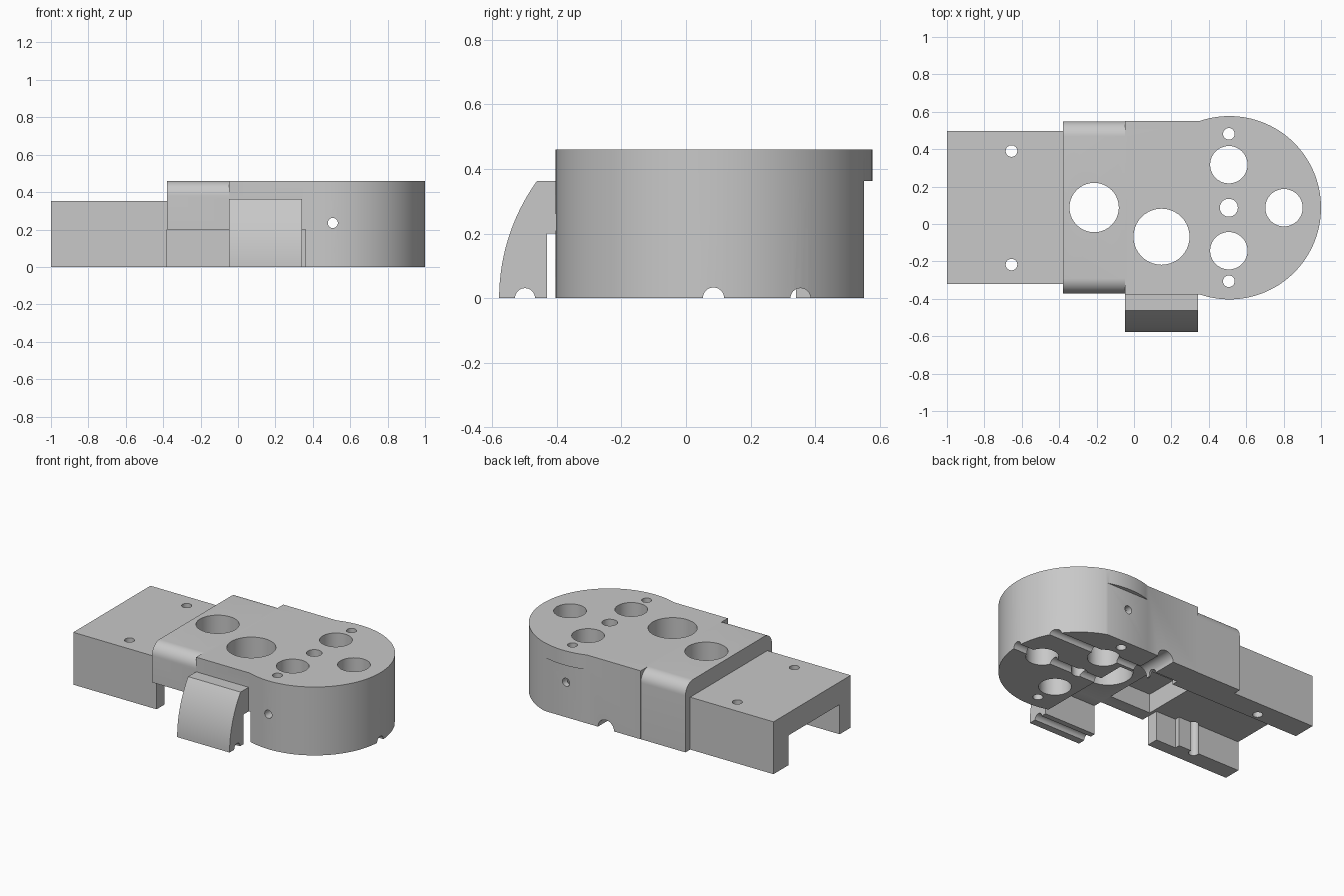
import bpy, bmesh, math
from mathutils import Matrix

if "Cube" in bpy.data.objects:
    bpy.data.objects.remove(bpy.data.objects["Cube"])

grey = bpy.data.materials.new("plain_grey")
grey.diffuse_color = (0.58, 0.58, 0.58, 1)
grey.use_nodes = True
grey.node_tree.nodes["Principled BSDF"].inputs["Base Color"].default_value = grey.diffuse_color


def new_object(name, bm):
    bmesh.ops.recalc_face_normals(bm, faces=bm.faces)
    mesh = bpy.data.meshes.new(name)
    bm.to_mesh(mesh)
    bm.free()
    mesh.materials.append(grey)
    ob = bpy.data.objects.new(name, mesh)
    bpy.context.collection.objects.link(ob)
    return ob


def prism(name, points, axis, lo, hi):
    """Extrude a 2D outline: (x, y) along z, or (y, z) along x."""
    bm = bmesh.new()
    to3d = (lambda p, d: (p[0], p[1], d)) if axis == 'Z' else (lambda p, d: (d, p[0], p[1]))
    face = bm.faces.new([bm.verts.new(to3d(p, lo)) for p in points])
    ext = bmesh.ops.extrude_face_region(bm, geom=[face])
    shift = to3d((0, 0), hi - lo)
    bmesh.ops.translate(bm, vec=shift, verts=[v for v in ext['geom'] if isinstance(v, bmesh.types.BMVert)])
    return new_object(name, bm)


def box(name, x0, x1, y0, y1, z0, z1):
    return prism(name, [(x0, y0), (x1, y0), (x1, y1), (x0, y1)], 'Z', z0, z1)


def rod(name, centre, radius, length, axis='Z', sides=40):
    bm = bmesh.new()
    turn = {'Z': Matrix(), 'X': Matrix.Rotation(math.pi / 2, 4, 'Y'),
            'Y': Matrix.Rotation(math.pi / 2, 4, 'X')}[axis]
    bmesh.ops.create_cone(bm, cap_ends=True, segments=sides, radius1=radius, radius2=radius,
                          depth=length, matrix=Matrix.Translation(centre) @ turn)
    return new_object(name, bm)


def combine(target, other, operation):
    mod = target.modifiers.new("bool", 'BOOLEAN')
    mod.object, mod.operation, mod.solver = other, operation, 'EXACT'
    bpy.context.view_layer.objects.active = target
    bpy.ops.object.modifier_apply(modifier=mod.name)
    bpy.data.objects.remove(other)


def arc(cx, cy, r, a0, a1, n):
    return [(cx + r * math.cos(a0 + (a1 - a0) * i / n),
             cy + r * math.sin(a0 + (a1 - a0) * i / n)) for i in range(n + 1)]


# Rounded head with its straight shoulder
limit = math.acos(-0.16 / 0.49)
outline = arc(0.51, 0.087, 0.49, -limit, limit, 72)
outline += [(-0.048, outline[-1][1]), (-0.048, outline[0][1])]
body = prism("housing_body", outline, 'Z', 0, 0.46)
combine(body, box("back_flat", 0.3, 1.2, 0.5505, 0.8, -0.1, 0.362), 'DIFFERENCE')

# Middle section with rounded upper edges
r, y0, y1 = 0.08, -0.371, 0.5485
middle = [(y0, 0), (y1, 0)] + arc(y1 - r, 0.46 - r, r, 0, math.pi / 2, 10) \
    + arc(y0 + r, 0.46 - r, r, math.pi / 2, math.pi, 10)
combine(body, prism("middle", middle, 'X', -0.38, -0.03), 'UNION')

# Lower tail
combine(body, box("tail", -1, -0.34, -0.322, 0.498, 0, 0.352), 'UNION')

# Underside cavity, open at the tail end and front, with a deeper pocket in the middle
for x0, x1, ya, yb, top in [(-1.1, -0.5, -0.205, 0.34, 0.2), (-0.53, -0.3, -0.24, 0.34, 0.2),
                            (-0.38, 0.14, -0.6, 0.34, 0.2), (0.1, 0.36, -0.6, 0.3, 0.2),
                            (-0.36, -0.05, -0.28, 0.34, 0.33)]:
    combine(body, box("cavity", x0, x1, ya, yb, -0.1, top), 'DIFFERENCE')

# Vertical holes
for x, y, rad in [(-0.655, 0.39, 0.031), (-0.655, -0.217, 0.031), (-0.213, 0.088, 0.132),
                  (0.147, -0.068, 0.15), (0.507, 0.317, 0.1), (0.507, -0.143, 0.1),
                  (0.802, 0.087, 0.1), (0.507, 0.087, 0.048), (0.507, 0.482, 0.031),
                  (0.507, -0.306, 0.031)]:
    combine(body, rod("hole", (x, y, 0.2), rad, 1), 'DIFFERENCE')

# Cross hole and half-round grooves in the underside
combine(body, rod("cross_hole", (0.507, 0.08, 0.235), 0.027, 2, 'Y'), 'DIFFERENCE')
combine(body, rod("groove", (0.68, 0.085, 0), 0.033, 1, 'X'), 'DIFFERENCE')
combine(body, rod("groove", (0.53, 0.354, 0), 0.031, 1.1, 'X'), 'DIFFERENCE')
combine(body, rod("groove", (0.21, 0.5, 0), 0.06, 0.5, 'Y'), 'DIFFERENCE')

# Curved side flap with its own groove
R = 0.62
flap_outline = arc(-0.578 + R, 0, R, math.pi, math.pi - math.asin(0.362 / R), 16) \
    + [(-0.36, 0.362), (-0.36, 0.2), (-0.43, 0.2), (-0.43, 0)]
flap = prism("side_flap", flap_outline, 'X', -0.048, 0.342)
combine(flap, rod("groove", (0.15, -0.498, 0), 0.031, 1, 'X'), 'DIFFERENCE')
combine(body, flap, 'UNION')

# Smooth curved faces, sharp edges kept
bpy.ops.object.select_all(action='DESELECT')
body.select_set(True)
bpy.context.view_layer.objects.active = body
bpy.ops.object.shade_smooth_by_angle(angle=math.radians(30))
